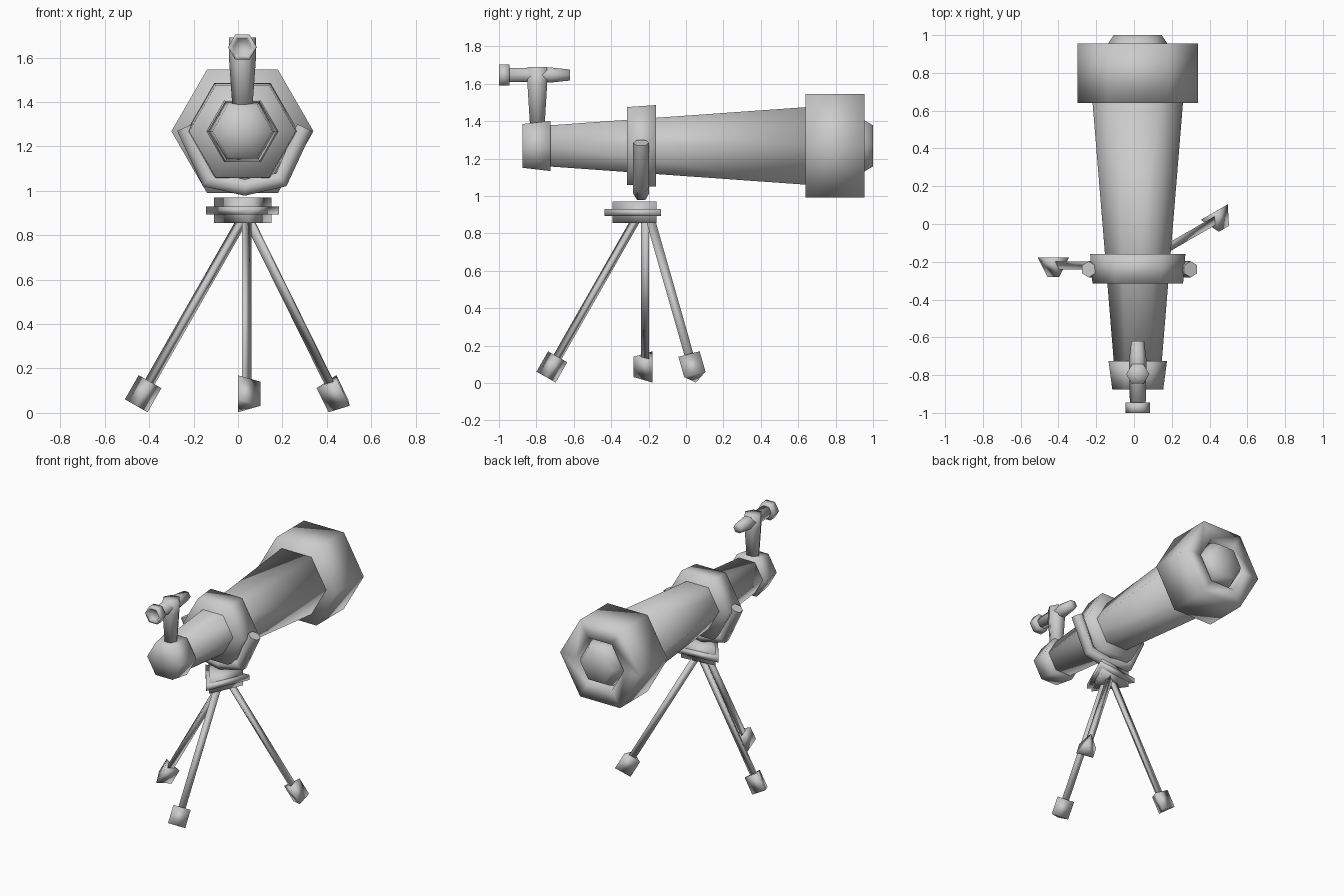
import bpy, bmesh, math
from mathutils import Vector

cube = bpy.data.objects.get("Cube")
if cube:
    bpy.data.objects.remove(cube, do_unlink=True)

# Single flat colour
GREY = (0.6, 0.6, 0.6, 1)
grey = bpy.data.materials.new("plain_grey")
grey.use_nodes = True
grey.diffuse_color = GREY
grey.node_tree.nodes["Principled BSDF"].inputs["Base Color"].default_value = GREY


def lathe(name, profile, origin, axis, corner, sides=6):
    """Sweep (distance, radius) pairs along an axis; first corner points to `corner`.
    Both ends are closed with a fan."""
    axis = Vector(axis).normalized()
    u = Vector(corner)
    u = (u - axis * u.dot(axis)).normalized()
    v = axis.cross(u)
    origin = Vector(origin)
    bm = bmesh.new()
    rings = []
    for t, r in profile:
        ring = []
        for i in range(sides):
            a = math.tau * i / sides
            ring.append(bm.verts.new(origin + axis * t + (u * math.cos(a) + v * math.sin(a)) * r))
        rings.append(ring)
    for a, b in zip(rings, rings[1:]):
        for i in range(sides):
            j = (i + 1) % sides
            bm.faces.new((a[i], a[j], b[j], b[i]))
    for ring, (t, r) in ((rings[0], profile[0]), (rings[-1], profile[-1])):
        hub = bm.verts.new(origin + axis * t)
        for i in range(sides):
            bm.faces.new((ring[i], ring[(i + 1) % sides], hub))
    bmesh.ops.recalc_face_normals(bm, faces=bm.faces)
    mesh = bpy.data.meshes.new(name)
    bm.to_mesh(mesh)
    bm.free()
    mesh.shade_smooth()
    mesh.materials.append(grey)
    obj = bpy.data.objects.new(name, mesh)
    bpy.context.collection.objects.link(obj)
    return obj


X, Y, Z = Vector((1, 0, 0)), Vector((0, 1, 0)), Vector((0, 0, 1))
CX = 0.02
barrel = (CX, 0, 1.268)
finder = (CX, 0, 1.647)

# Main optical tube
lathe("eyepiece", [(-0.875, 0.135), (-0.725, 0.155)], barrel, Y, X)
lathe("main_tube", [(-0.73, 0.127), (0.65, 0.24)], barrel, Y, X)
lathe("collar", [(-0.315, 0.24), (-0.16, 0.252)], barrel, Y, X)
lathe("objective_hood", [(0.64, 0.32), (0.955, 0.32), (0.955, 0.19), (0.89, 0.185)], barrel, Y, X)
lathe("objective_lens", [(0.88, 0.18), (0.955, 0.157), (1.0, 0.127)], barrel, Y, X)

# Finder scope on its post
lathe("finder_post", [(1.36, 0.044), (1.60, 0.061), (1.69, 0.061)], (CX, -0.795, 0), Z, X)
lathe("finder_tube", [(-0.95, 0.042), (-0.72, 0.046), (-0.62, 0.034)], finder, Y, X)
lathe("finder_eyecup", [(-0.945, 0.065), (-1.0, 0.065), (-1.0, 0.046), (-0.98, 0.04)], finder, Y, X)

# Cradle yoke around the collar
curve = bpy.data.curves.new("yoke", "CURVE")
curve.dimensions = "3D"
curve.bevel_depth = 0.043
curve.bevel_resolution = 1
curve.use_fill_caps = True
path = [(-0.27, 1.285), (-0.165, 1.05), (0, 1.015), (0.165, 1.05), (0.27, 1.285)]
spline = curve.splines.new("POLY")
spline.points.add(len(path) - 1)
for point, (x, z) in zip(spline.points, path):
    point.co = (x + 0.03, -0.24, z, 1)
spline.use_smooth = True
curve.materials.append(grey)
bpy.context.collection.objects.link(bpy.data.objects.new("yoke", curve))

# Triangular tripod head
turn = math.radians(36)
head_corner = (math.cos(turn), math.sin(turn), 0)
head = (0.03, -0.245, 0)
lathe("head_block", [(0.855, 0.15), (0.97, 0.15)], head, Z, head_corner, 3)
lathe("head_plate", [(0.893, 0.191), (0.93, 0.191)], head, Z, head_corner, 3)

# Three-sided legs and feet: name, start point, heading, corner offset
legs = [
    ("right_leg", (0.02, -0.212), 180, 90),
    ("left_leg", (0.055, -0.19), 30, -90),
    ("front_leg", (0.033, -0.27), 270, 90),
]
for name, (x, y), heading, offset in legs:
    h = math.radians(heading)
    c = math.radians(heading + offset)
    start = Vector((x, y, 0.87))
    run = Vector((math.cos(h) * 0.478, math.sin(h) * 0.478, -0.838))
    corner = (math.cos(c), math.sin(c), 0)
    length = run.length
    lathe(name, [(0, 0.028), (length - 0.06, 0.028)], start, run, corner, 3)
    lathe(name.replace("leg", "foot"), [(length - 0.125, 0.068), (length, 0.068)],
          start, run, corner, 3)
